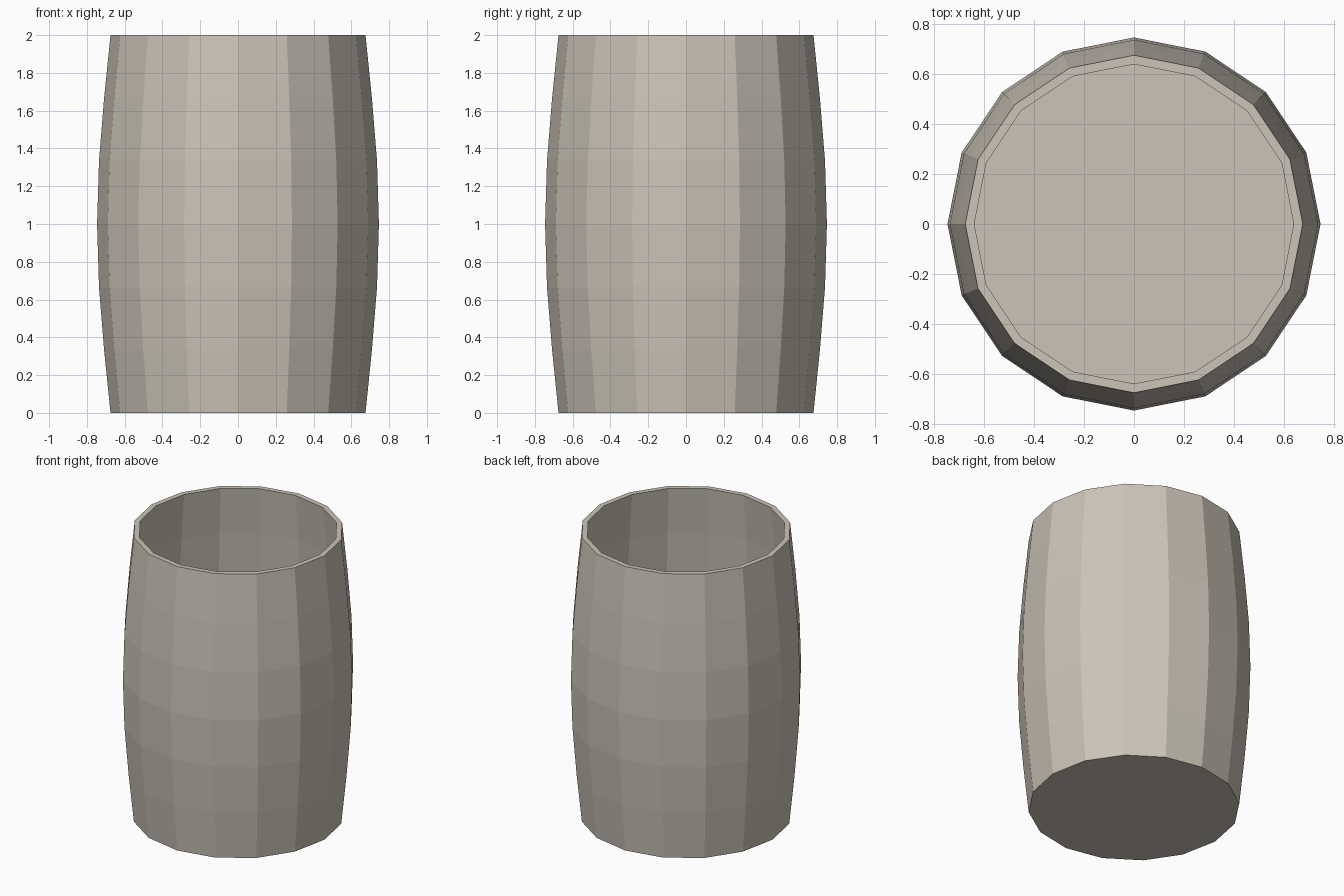
import bpy, bmesh, math

if "Cube" in bpy.data.objects:
    bpy.data.objects.remove(bpy.data.objects["Cube"])

SIDES = 16
WALL = 0.036
FLOOR = 0.04

# one flat warm grey
mat = bpy.data.materials.new("warm_grey")
mat.diffuse_color = (0.60, 0.55, 0.475, 1)
mat.use_nodes = True
mat.node_tree.nodes["Principled BSDF"].inputs["Base Color"].default_value = mat.diffuse_color

# outer bulging profile (radius, z), mirrored about the middle
half = [(0.675, 0), (0.709, 1 / 3), (0.736, 2 / 3)]
outer = half + [(0.746, 1)] + [(r, 2 - z) for r, z in reversed(half)]
# inner wall runs back down to the floor
inner = [(r - WALL, max(z, FLOOR)) for r, z in reversed(outer)]

bm = bmesh.new()


def ring(r, z):
    return [bm.verts.new((r * math.cos(2 * math.pi * i / SIDES),
                          r * math.sin(2 * math.pi * i / SIDES), z))
            for i in range(SIDES)]


# barrel shell: outside, rim, inside
rings = [ring(r, z) for r, z in outer + inner]
for a, b in zip(rings, rings[1:]):
    for i in range(SIDES):
        j = (i + 1) % SIDES
        bm.faces.new((a[i], a[j], b[j], b[i]))

# underside and inner floor
bm.faces.new(list(reversed(rings[0])))
bm.faces.new(rings[-1])
bmesh.ops.recalc_face_normals(bm, faces=bm.faces)

mesh = bpy.data.meshes.new("open_barrel")
bm.to_mesh(mesh)
bm.free()
mesh.materials.append(mat)
barrel = bpy.data.objects.new("open_barrel", mesh)
bpy.context.collection.objects.link(barrel)
